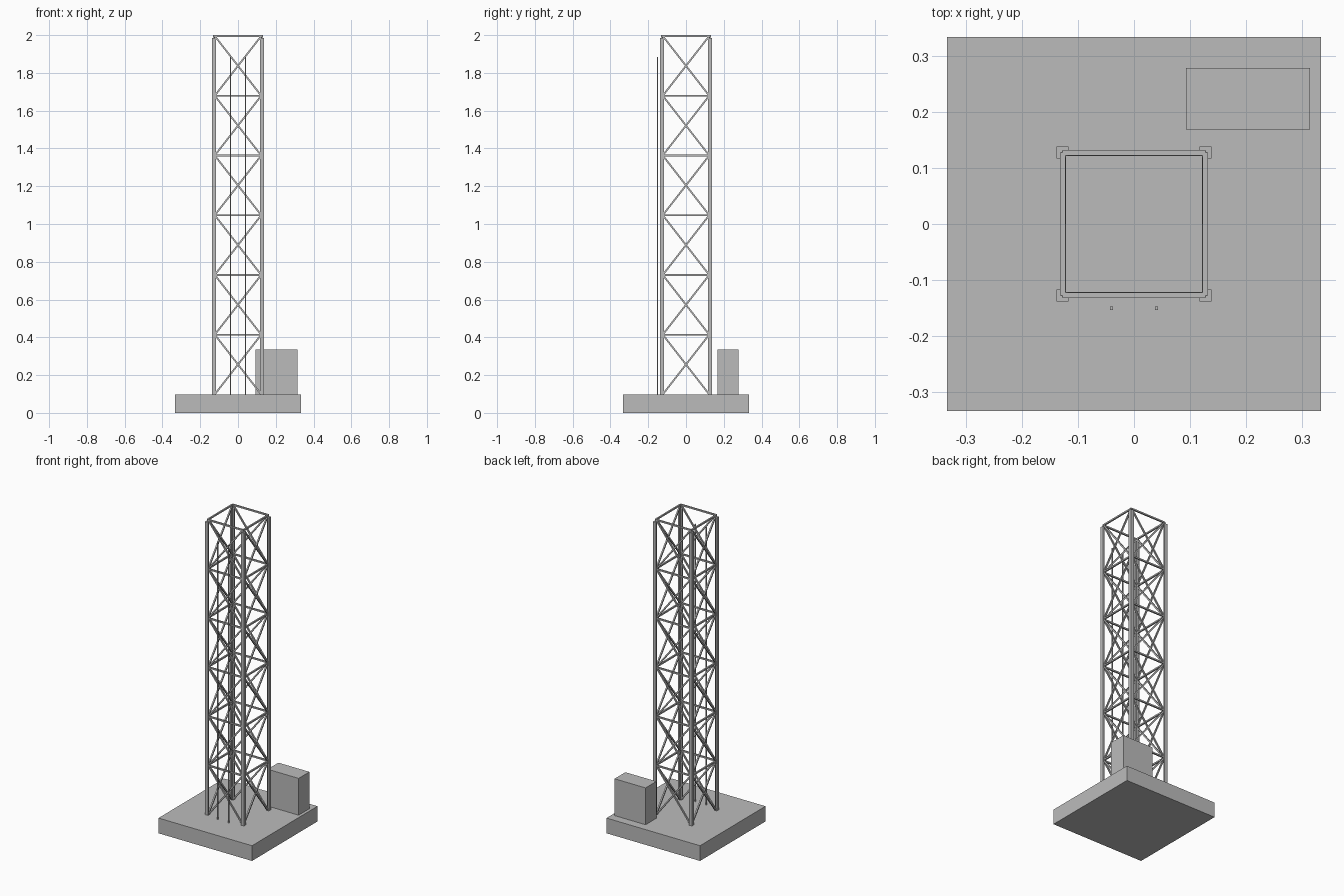
import bpy, bmesh
from mathutils import Vector, Matrix

if "Cube" in bpy.data.objects:
    bpy.data.objects.remove(bpy.data.objects["Cube"])

steel = bpy.data.materials.new("light_grey")
steel.diffuse_color = (0.5, 0.5, 0.5, 1)
steel.use_nodes = True
steel.node_tree.nodes["Principled BSDF"].inputs["Base Color"].default_value = steel.diffuse_color

Z0, STEP, BAYS = 0.098, 0.3162, 6   # slab top, bay height, bay count
R = 0.127                           # centre line of the tower sides


def finish(name, bm):
    bmesh.ops.recalc_face_normals(bm, faces=bm.faces[:])
    me = bpy.data.meshes.new(name)
    bm.to_mesh(me)
    bm.free()
    me.materials.append(steel)
    ob = bpy.data.objects.new(name, me)
    bpy.context.collection.objects.link(ob)
    return ob


def box(name, lo, hi):
    bm = bmesh.new()
    lo, hi = Vector(lo), Vector(hi)
    bmesh.ops.create_cube(bm, size=1, matrix=Matrix.Translation((lo + hi) / 2)
                          @ Matrix.Diagonal((*(hi - lo), 1)))
    return finish(name, bm)


def strut(bm, a, b, width, out):
    """Square bar from a to b, with one side facing the direction out."""
    a, b, out = Vector(a), Vector(b), Vector(out)
    d = b - a
    z = d.normalized()
    x = out.cross(z).normalized()
    rot = Matrix((x, z.cross(x), z)).transposed().to_4x4()
    bmesh.ops.create_cube(bm, size=1, matrix=Matrix.Translation((a + b) / 2) @ rot
                          @ Matrix.Diagonal((width, width, d.length, 1)))


# Foundation slab and equipment cabinet
box("foundation_slab", (-0.333, -0.333, 0), (0.333, 0.333, Z0))
box("equipment_cabinet", (0.093, 0.168, Z0), (0.314, 0.278, 0.335))

# Angle-section corner legs
o, i, t = 0.138, 0.1165, 0.010
profile = [(o, o), (i, o), (i, o - t), (o - t, o - t), (o - t, i), (o, i)]
for sx in (-1, 1):
    for sy in (-1, 1):
        bm = bmesh.new()
        f = bm.faces.new([bm.verts.new((sx * x, sy * y, Z0)) for x, y in profile])
        ext = bmesh.ops.extrude_face_region(bm, geom=[f], use_keep_orig=True)
        bmesh.ops.translate(bm, vec=(0, 0, 1.984 - Z0),
                            verts=[v for v in ext["geom"] if isinstance(v, bmesh.types.BMVert)])
        finish("corner_leg", bm)

# Horizontal bars and crossed braces on each side
for k, side in enumerate(("front", "right", "back", "left")):
    turn = Matrix.Rotation(k * 1.5707963, 4, 'Z')
    out = turn @ Vector((0, -1, 0))
    bars, braces = bmesh.new(), bmesh.new()
    for n in range(BAYS):
        lo, hi = Z0 + n * STEP, Z0 + (n + 1) * STEP
        strut(bars, turn @ Vector((-R, -R, hi)), turn @ Vector((R, -R, hi)), 0.0095, out)
        for s in (-1, 1):
            strut(braces, turn @ Vector((-s * 0.123, -0.126, lo)),
                  turn @ Vector((s * 0.123, -0.126, hi)), 0.009, out)
    finish(side + "_horizontal_bars", bars)
    finish(side + "_cross_braces", braces)

# Thin vertical cable runs on the front
for x in (-0.04, 0.04):
    box("cable_run", (x - 0.003, -0.153, Z0), (x + 0.003, -0.147, 1.885))
